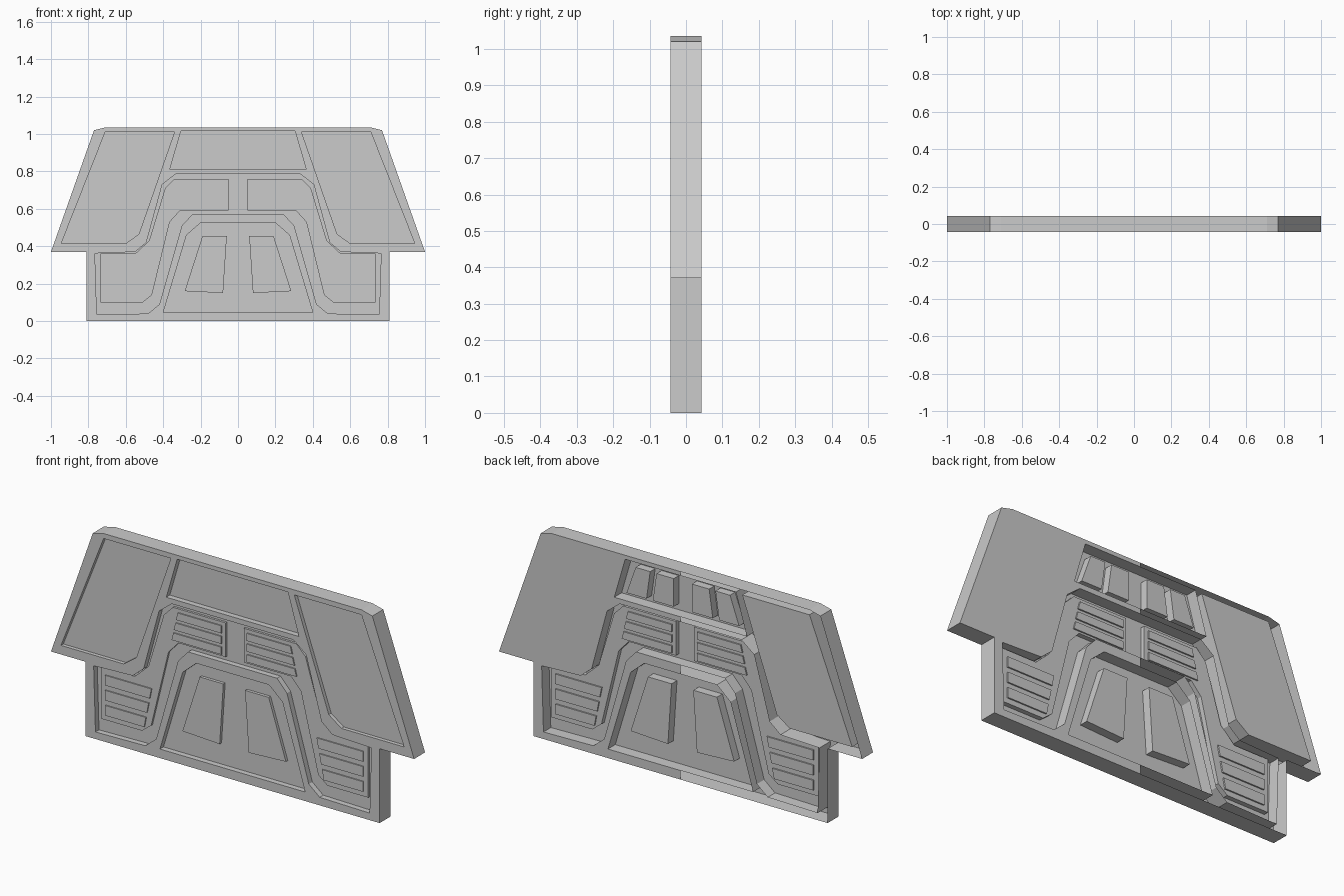
import bpy, bmesh

if "Cube" in bpy.data.objects:
    bpy.data.objects.remove(bpy.data.objects["Cube"])

FRONT, BACK, FLOOR, WING_FLOOR = -0.043, 0.043, -0.015, -0.024


def mirror(pts):
    return [(-x, z) for x, z in reversed(pts)]


def finish(name, bm):
    me = bpy.data.meshes.new(name)
    bm.to_mesh(me)
    bm.free()
    ob = bpy.data.objects.new(name, me)
    bpy.context.collection.objects.link(ob)
    return ob


def sheet(name, loops, y, facing=-1, right_only=False):
    """Flat face in the xz plane; loops after the first are holes."""
    bm = bmesh.new()
    for pts in loops:
        vs = [bm.verts.new((x, y, z)) for x, z in pts]
        for i in range(len(vs)):
            bm.edges.new((vs[i - 1], vs[i]))
    bmesh.ops.triangle_fill(bm, edges=bm.edges[:], use_beauty=True, normal=(0, facing, 0))
    bm.normal_update()
    for f in bm.faces:
        if f.normal.y * facing < 0:
            f.normal_flip()
    if right_only:
        bmesh.ops.bisect_plane(bm, geom=bm.verts[:] + bm.edges[:] + bm.faces[:],
                               plane_co=(0, 0, 0), plane_no=(1, 0, 0), clear_inner=True)
    return finish(name, bm)


def walls(name, pts, y0, y1):
    """Band of side faces around a profile."""
    bm = bmesh.new()
    a = [bm.verts.new((x, y0, z)) for x, z in pts]
    b = [bm.verts.new((x, y1, z)) for x, z in pts]
    for i in range(len(pts)):
        bm.faces.new((a[i - 1], a[i], b[i], b[i - 1]))
    return finish(name, bm)


def block(name, pts, y0, y1):
    """Closed prism from a profile."""
    bm = bmesh.new()
    a = [bm.verts.new((x, y0, z)) for x, z in pts]
    b = [bm.verts.new((x, y1, z)) for x, z in pts]
    bm.faces.new(a)
    bm.faces.new(b[::-1])
    for i in range(len(pts)):
        bm.faces.new((a[i], a[i - 1], b[i - 1], b[i]))
    bmesh.ops.recalc_face_normals(bm, faces=bm.faces[:])
    return finish(name, bm)


def both(name, pts, y0, y1):
    block(name + "_left", pts, y0, y1)
    block(name + "_right", mirror(pts), y0, y1)


# Profiles (left halves are mirrored)
half_outline = [(-0.71, 1.035), (-0.77, 1.02), (-1.0, 0.37), (-0.81, 0.37), (-0.81, 0.0)]
outline = half_outline + mirror(half_outline)
wing = [(-0.71, 1.01), (-0.945, 0.415), (-0.60, 0.415), (-0.53, 0.465), (-0.34, 1.01)]
top = [(-0.305, 1.015), (-0.365, 0.81), (0.365, 0.81), (0.305, 1.015)]
arch_out = [(-0.765, 0.362), (-0.55, 0.37), (-0.49, 0.42), (-0.405, 0.73), (-0.335, 0.785)]
arch_in = [(-0.245, 0.57), (-0.30, 0.51), (-0.42, 0.09), (-0.48, 0.04), (-0.755, 0.035)]
arch = arch_out + mirror(arch_out) + mirror(arch_in) + arch_in
half_core = [(-0.20, 0.525), (-0.275, 0.46), (-0.40, 0.045)]
core = half_core + mirror(half_core)

# Outer rim and front frame with pocket openings
walls("outer_rim", outline, FRONT, BACK)
sheet("front_frame", [outline, wing, mirror(wing), top, arch, core], FRONT)

# Wing pockets filled with solid panels that reach the back
for name, pts in (("wing_left", wing), ("wing_right", mirror(wing))):
    walls(name + "_pocket", pts, FRONT, WING_FLOOR)
    block(name + "_panel", pts, WING_FLOOR, BACK - 0.0005)

# Through pockets with a thin floor, open to front and back
for name, pts in (("top", top), ("arch", arch), ("core", core)):
    walls(name + "_walls", pts, FRONT, BACK)
    sheet(name + "_floor", [pts], FLOOR)

# Back frame covers one half; the other half is an open shell
sheet("back_frame", [outline, top, arch, core], BACK, 1, True)

# Raised plates inside the arch
plate = [(-0.735, 0.36), (-0.55, 0.36), (-0.475, 0.43), (-0.39, 0.71), (-0.34, 0.76),
         (-0.05, 0.76), (-0.05, 0.59), (-0.31, 0.59), (-0.365, 0.53), (-0.46, 0.14),
         (-0.51, 0.10), (-0.735, 0.10)]
both("arch_plate", plate, -0.026, 0.008)

# Slats on the plates
for i in range(3):
    z = 0.275 - i * 0.075
    x = -0.455 - i * 0.015
    both(f"lower_slat_{i}", [(-0.71, z), (x - 0.01, z), (x, z + 0.05), (-0.71, z + 0.05)],
         -0.032, 0.015)
    z = 0.705 - i * 0.053
    x = -0.32 - i * 0.012
    both(f"upper_slat_{i}", [(x, z), (-0.07, z), (-0.07, z + 0.037), (x + 0.01, z + 0.037)],
         -0.032, 0.015)

# Raised core panels
both("core_panel", [(-0.19, 0.455), (-0.285, 0.16), (-0.08, 0.15), (-0.06, 0.455)], -0.03, 0.028)

# Blocks on the back of the top pocket
both("inner_back_block", [(-0.05, 0.98), (-0.05, 0.84), (-0.165, 0.84), (-0.145, 0.98)], FLOOR, 0.025)
both("outer_back_block", [(-0.18, 0.98), (-0.20, 0.84), (-0.31, 0.84), (-0.26, 0.98)], FLOOR, 0.025)
